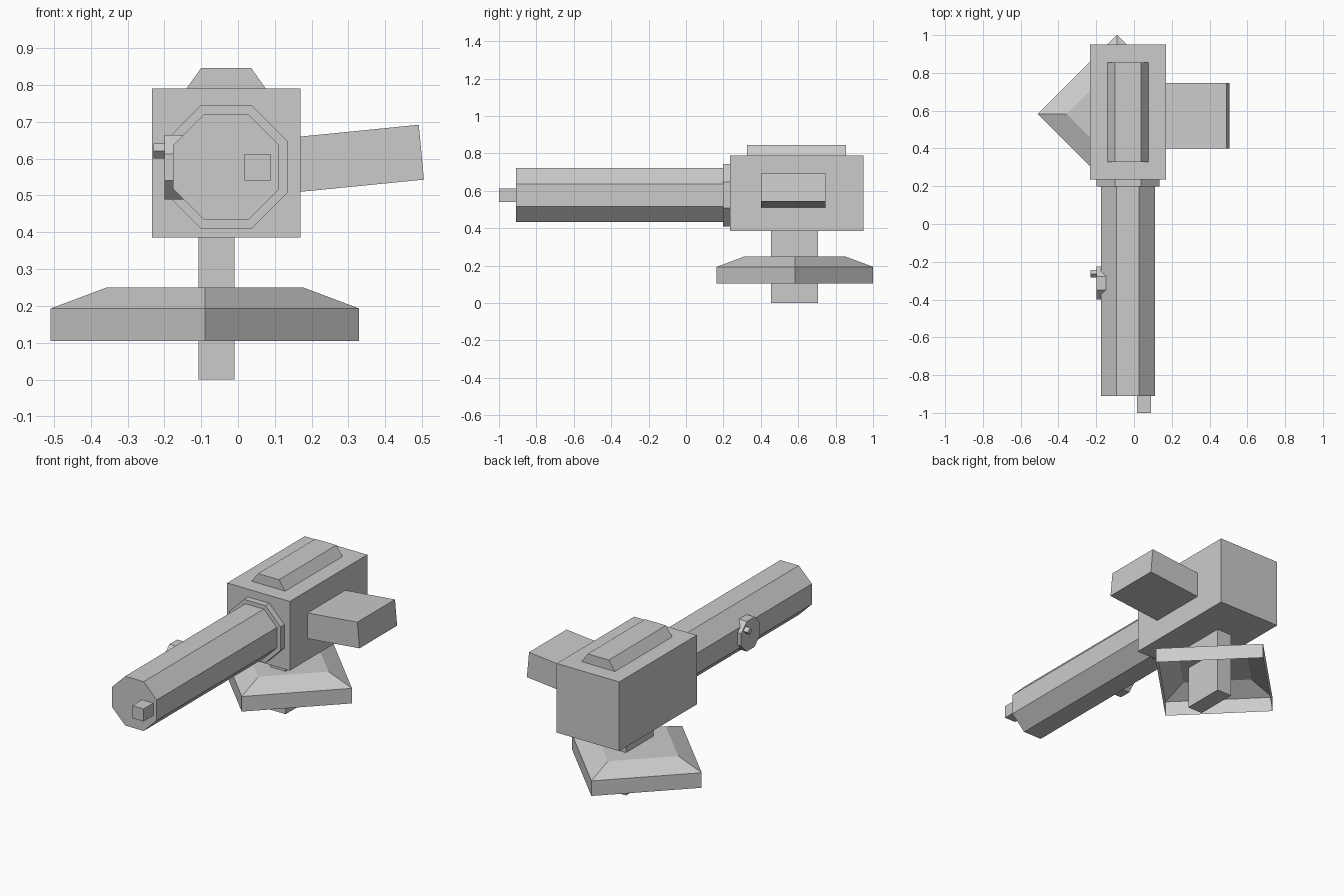
import bpy, bmesh
from math import pi, cos, sin

if "Cube" in bpy.data.objects:
    bpy.data.objects.remove(bpy.data.objects["Cube"])


def loft(name, rings):
    """Capped solid from successive rings of points; returns the object."""
    bm = bmesh.new()
    loops = [[bm.verts.new(p) for p in r] for r in rings]
    n = len(loops[0])
    for a, b in zip(loops, loops[1:]):
        for i in range(n):
            j = (i + 1) % n
            bm.faces.new((a[i], a[j], b[j], b[i]))
    bm.faces.new(loops[0][::-1])
    bm.faces.new(loops[-1])
    bmesh.ops.recalc_face_normals(bm, faces=bm.faces)
    me = bpy.data.meshes.new(name)
    bm.to_mesh(me)
    bm.free()
    ob = bpy.data.objects.new(name, me)
    bpy.context.collection.objects.link(ob)
    return ob


def along_y(name, profile, y0, y1):
    return loft(name, [[(x, y, z) for x, z in profile] for y in (y0, y1)])


def along_x(name, profile, x0, x1):
    return loft(name, [[(x, y, z) for y, z in profile] for x in (x0, x1)])


def box(name, x0, x1, y0, y1, z0, z1):
    return along_y(name, [(x0, z0), (x1, z0), (x1, z1), (x0, z1)], y0, y1)


def ngon(u, v, apothem, n=8, turn=0.5):
    r = apothem / cos(pi / n)
    return [(u + r * cos(2 * pi * (i + turn) / n), v + r * sin(2 * pi * (i + turn) / n))
            for i in range(n)]


# Main housing and its raised top cover
box("housing", -0.234, 0.17, 0.235, 0.95, 0.386, 0.79)
along_y("top_cover", [(-0.142, 0.788), (0.077, 0.788), (0.036, 0.846), (-0.1, 0.846)],
        0.327, 0.856)

# Slightly tilted side box
along_y("side_box", [(0.15, 0.508), (0.505, 0.543), (0.491, 0.692), (0.15, 0.658)],
        0.40, 0.747)

# Octagonal barrel with collar and muzzle block
along_y("barrel", ngon(-0.032, 0.577, 0.144), -0.91, 0.24)
along_y("collar", ngon(-0.032, 0.577, 0.167), 0.199, 0.24)
box("muzzle_block", 0.017, 0.09, -1.0, -0.905, 0.54, 0.613)

# Side knob with a small turned pin
along_x("side_knob", ngon(-0.313, 0.577, 0.0875), -0.199, -0.13)
along_x("knob_pin", ngon(-0.264, 0.621, 0.0145, 4, 0), -0.229, -0.195)

# Support post
box("post", -0.107, -0.01, 0.454, 0.706, 0.0, 0.39)

# Diamond base plate with sloped rim, open underneath
base = loft("base_plate", [[(-0.09 + r * cos(i * pi / 2), 0.582 + r * sin(i * pi / 2), z)
                            for i in range(4)]
                           for r, z in ((0.419, 0.105), (0.419, 0.193), (0.267, 0.25))])
bm = bmesh.new()
bm.from_mesh(base.data)
bottom = [f for f in bm.faces if f.normal.z < -0.9]
bmesh.ops.delete(bm, geom=bottom, context='FACES_ONLY')
bm.to_mesh(base.data)
bm.free()
